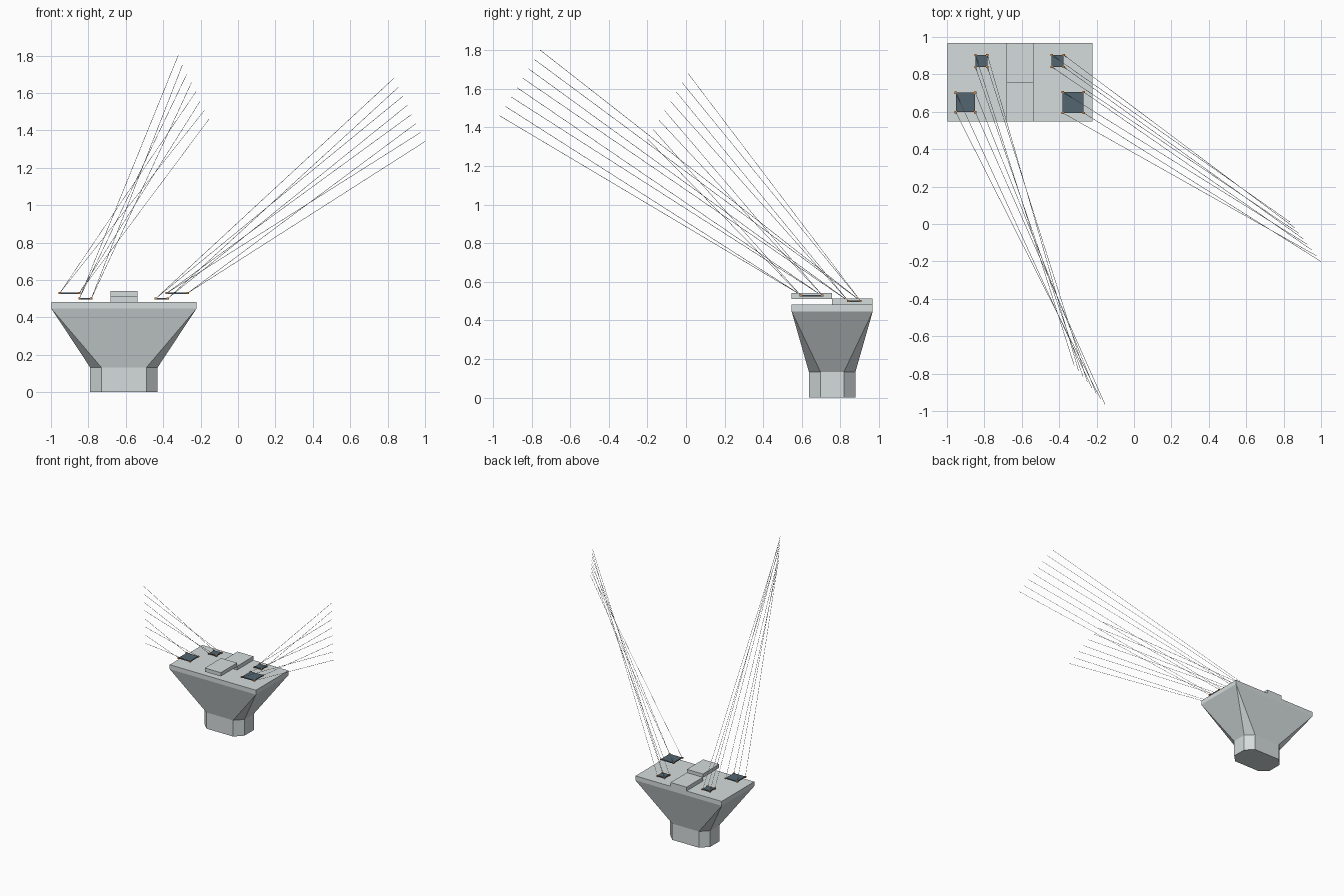
import bpy, bmesh
from mathutils import Vector

if "Cube" in bpy.data.objects:
    bpy.data.objects.remove(bpy.data.objects["Cube"])


def material(name, rgb):
    m = bpy.data.materials.new(name)
    m.diffuse_color = (*rgb, 1)
    m.use_nodes = True
    m.node_tree.nodes["Principled BSDF"].inputs["Base Color"].default_value = m.diffuse_color
    return m


CONCRETE = material("light concrete", (0.66, 0.71, 0.715))
SLATE = material("slate blue", (0.085, 0.13, 0.16))
CABLE = material("pale cable", (0.68, 0.72, 0.74))
ORANGE = material("orange anchor", (0.75, 0.26, 0.05))
CX, CY = -0.61, 0.757


def finish(name, bm, mat):
    bmesh.ops.recalc_face_normals(bm, faces=bm.faces)
    me = bpy.data.meshes.new(name)
    bm.to_mesh(me)
    bm.free()
    me.materials.append(mat)
    ob = bpy.data.objects.new(name, me)
    bpy.context.collection.objects.link(ob)
    return ob


def add_box(bm, lo, hi):
    lo, hi = Vector(lo), Vector(hi)
    verts = bmesh.ops.create_cube(bm, size=1)["verts"]
    for v in verts:
        v.co = (lo + hi) / 2 + v.co * (hi - lo)


def box(name, lo, hi, mat):
    bm = bmesh.new()
    add_box(bm, lo, hi)
    return finish(name, bm, mat)


# Pedestal: chamfered column flaring out to a rectangular slab
def ring(bm, hx, hy, c, z):
    pts = []
    for sx, sy in ((1, 1), (-1, 1), (-1, -1), (1, -1)):
        pair = [(sx * hx, sy * (hy - c)), (sx * (hx - c), sy * hy)]
        pts += pair if sx * sy > 0 else pair[::-1]
    return [bm.verts.new((CX + x, CY + y, z)) for x, y in pts]


bm = bmesh.new()
rings = [ring(bm, 0.18, 0.12, 0.06, 0), ring(bm, 0.18, 0.12, 0.06, 0.132),
         ring(bm, 0.388, 0.21, 0, 0.447), ring(bm, 0.388, 0.21, 0, 0.483)]
for a, b in zip(rings, rings[1:]):
    for i in range(8):
        j = (i + 1) % 8
        bm.faces.new((a[i], a[j], b[j], b[i]))
bm.faces.new(rings[0])
bm.faces.new(rings[-1])
bmesh.ops.remove_doubles(bm, verts=bm.verts, dist=0.0005)
finish("pedestal", bm, CONCRETE)

# Stepped blocks across the middle of the slab
box("rear_block", (-0.682, CY, 0.483), (-0.538, 0.967, 0.514), CONCRETE)
box("front_block", (-0.682, 0.547, 0.511), (-0.538, CY, 0.541), CONCRETE)


# Support pads, each given as centre x, centre y, half size, height
pads = {
    "left": [(-0.816, 0.872, 0.032, 0.5), (-0.901, 0.65, 0.052, 0.529)],
    "right": [(-0.408, 0.872, 0.032, 0.5), (-0.325, 0.65, 0.056, 0.529)],
}
# Cable fans: the far ends lie evenly along a straight line
fans = {
    "left": (Vector((-0.32, -0.755, 1.80)), Vector((-0.155, -0.965, 1.46))),
    "right": (Vector((0.835, 0.01, 1.68)), Vector((0.999, -0.2, 1.34))),
}


def add_cable(bm, a, b, r=0.0012):
    d = b - a
    verts = bmesh.ops.create_cone(bm, cap_ends=True, segments=4, radius1=r,
                                  radius2=r, depth=d.length)["verts"]
    mat = d.to_track_quat('Z', 'Y').to_matrix()
    for v in verts:
        v.co = mat @ v.co + (a + b) / 2


for side, (start, end) in fans.items():
    cables, anchors = bmesh.new(), bmesh.new()
    n = 0
    for label, (x, y, h, z) in zip(("rear", "front"), pads[side]):
        box(f"{side}_{label}_pad", (x - h, y - h, z - 0.004),
            (x + h, y + h, z + 0.004), SLATE)
        for sy in (1, -1):
            for sx in (-1, 1):
                p = Vector((x + sx * h, y + sy * h, z + 0.001))
                add_cable(cables, p, start.lerp(end, n / 7))
                e = Vector((0.006, 0.006, 0.005))
                add_box(anchors, p - e, p + e)
                n += 1
    finish(f"{side}_cables", cables, CABLE)
    finish(f"{side}_cable_anchors", anchors, ORANGE)
